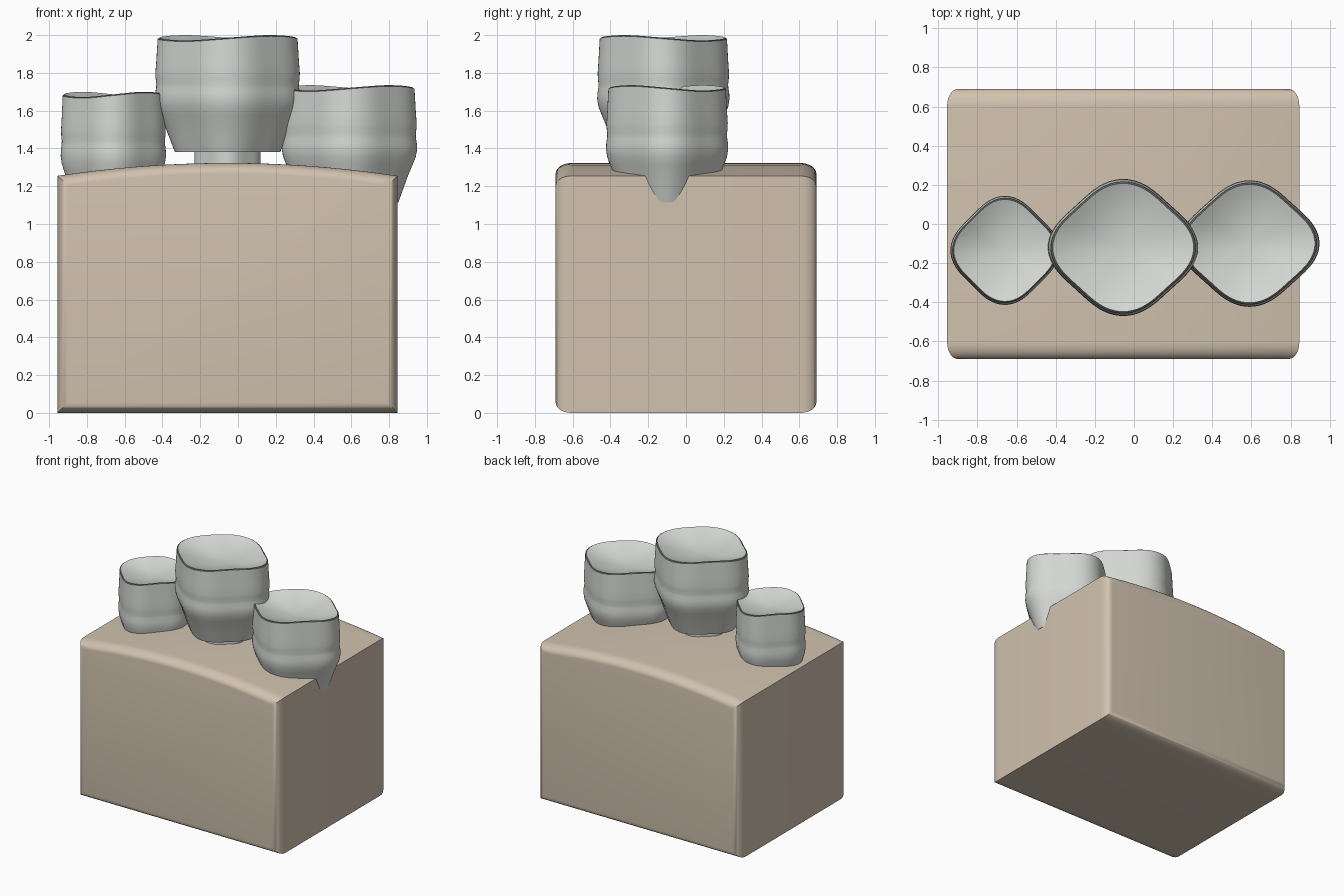
import bpy, bmesh, math

if "Cube" in bpy.data.objects:
    bpy.data.objects.remove(bpy.data.objects["Cube"], do_unlink=True)


def material(name, rgb):
    m = bpy.data.materials.new(name)
    m.use_nodes = True
    m.diffuse_color = (*rgb, 1)
    bsdf = m.node_tree.nodes["Principled BSDF"]
    bsdf.inputs["Base Color"].default_value = (*rgb, 1)
    bsdf.inputs["Roughness"].default_value = 0.6
    return m


TAN = material("tan plaster", (0.64, 0.54, 0.43))
GREY = material("light grey", (0.66, 0.68, 0.65))
DARK = material("dark grey rim", (0.12, 0.13, 0.12))


def loft(name, rings, mats, sharp=40, dark_band=None):
    """Skin a list of closed point rings and cap both ends."""
    bm = bmesh.new()
    loops = [[bm.verts.new(p) for p in ring] for ring in rings]
    n = len(loops[0])
    for k, (a, b) in enumerate(zip(loops, loops[1:])):
        for i in range(n):
            j = (i + 1) % n
            f = bm.faces.new((a[i], a[j], b[j], b[i]))
            f.material_index = 1 if k == dark_band else 0
    bm.faces.new(loops[0][::-1])
    bm.faces.new(loops[-1])
    bmesh.ops.recalc_face_normals(bm, faces=bm.faces)
    me = bpy.data.meshes.new(name)
    bm.to_mesh(me)
    bm.free()
    for m in mats:
        me.materials.append(m)
    me.shade_smooth()
    me.set_sharp_from_angle(angle=math.radians(sharp))
    ob = bpy.data.objects.new(name, me)
    bpy.context.collection.objects.link(ob)
    return ob


# Base block: arched outline swept front to back with rounded ends
HALF_X, HALF_Y, CX, MID_Z = 0.9, 0.69, -0.055, 0.65
ROUND_IN, ROUND_Y, STEPS = 0.055, 0.085, 8
outline = [(-HALF_X, 0), (HALF_X, 0)]
for i in range(25):
    x = HALF_X * (1 - i / 12)
    outline.append((x, 1.255 + 0.068 * (1 - (x / HALF_X) ** 2)))


def block_ring(y, inset):
    sx, sz = 1 - inset / HALF_X, 1 - inset / MID_Z
    return [(CX + x * sx, y, MID_Z + (z - MID_Z) * sz) for x, z in outline]


front = []
for i in range(STEPS + 1):
    a = math.pi / 2 * i / STEPS
    front.append((HALF_Y - ROUND_Y * (1 - math.cos(a)), ROUND_IN * (1 - math.sin(a))))
rings = [block_ring(-y, s) for y, s in front]
rings += [block_ring(y, s) for y, s in reversed(front)]
loft("base_block", rings, [TAN])

# Cup wall: drop below the rim, and width factor
WALL = [(0.62, 0.72), (0.55, 0.79), (0.48, 0.86), (0.42, 0.93), (0.38, 0.975),
        (0.34, 0.995), (0.31, 0.992), (0.28, 0.978), (0.26, 0.975), (0.23, 0.985),
        (0.2, 0.988), (0.13, 0.975), (0.06, 0.965), (0.0, 0.957)]
SEGMENTS = 96


def cup_ring(cx, cy, rx, ry, scale, z, wave=0.0):
    """Rounded diamond section, optionally with a wavy height."""
    pts = []
    for i in range(SEGMENTS):
        t = 2 * math.pi * i / SEGMENTS
        r = scale * (0.94 + 0.06 * math.cos(4 * t))
        pts.append((cx + rx * r * math.cos(t), cy + ry * r * math.sin(t),
                    z - wave * (1 + math.sin(2 * t))))
    return pts


def cup(name, cx, cy, rx, ry, top, bowl=0.08, wave=0.014):
    rings = []
    for drop, s in WALL:
        w = wave * max(0, 1 - drop / 0.2)
        z = top - drop - (0.006 if drop == 0 else 0)
        rings.append(cup_ring(cx, cy, rx, ry, s, z, w))
    # Thin rim, then the shallow hollow inside it
    rim_band = len(rings) - 1
    for i in range(11):
        s = 1 - i / 10.5
        rings.append(cup_ring(cx, cy, rx, ry, 0.93 * s,
                              top - bowl * (1 - s * s), wave * s * s))
    loft(name, rings, [GREY, DARK], 35, rim_band)


cup("right_cup", -0.66, -0.135, 0.28, 0.28, 1.70, 0.065)
cup("middle_cup", -0.055, -0.12, 0.387, 0.352, 2.0)
cup("left_cup", 0.59, -0.1, 0.36, 0.325, 1.735)

# Stem that carries the middle cup
loft("middle_stem", [cup_ring(-0.055, -0.12, 0.175, 0.16, 1, z) for z in (1.2, 1.39)], [GREY])
